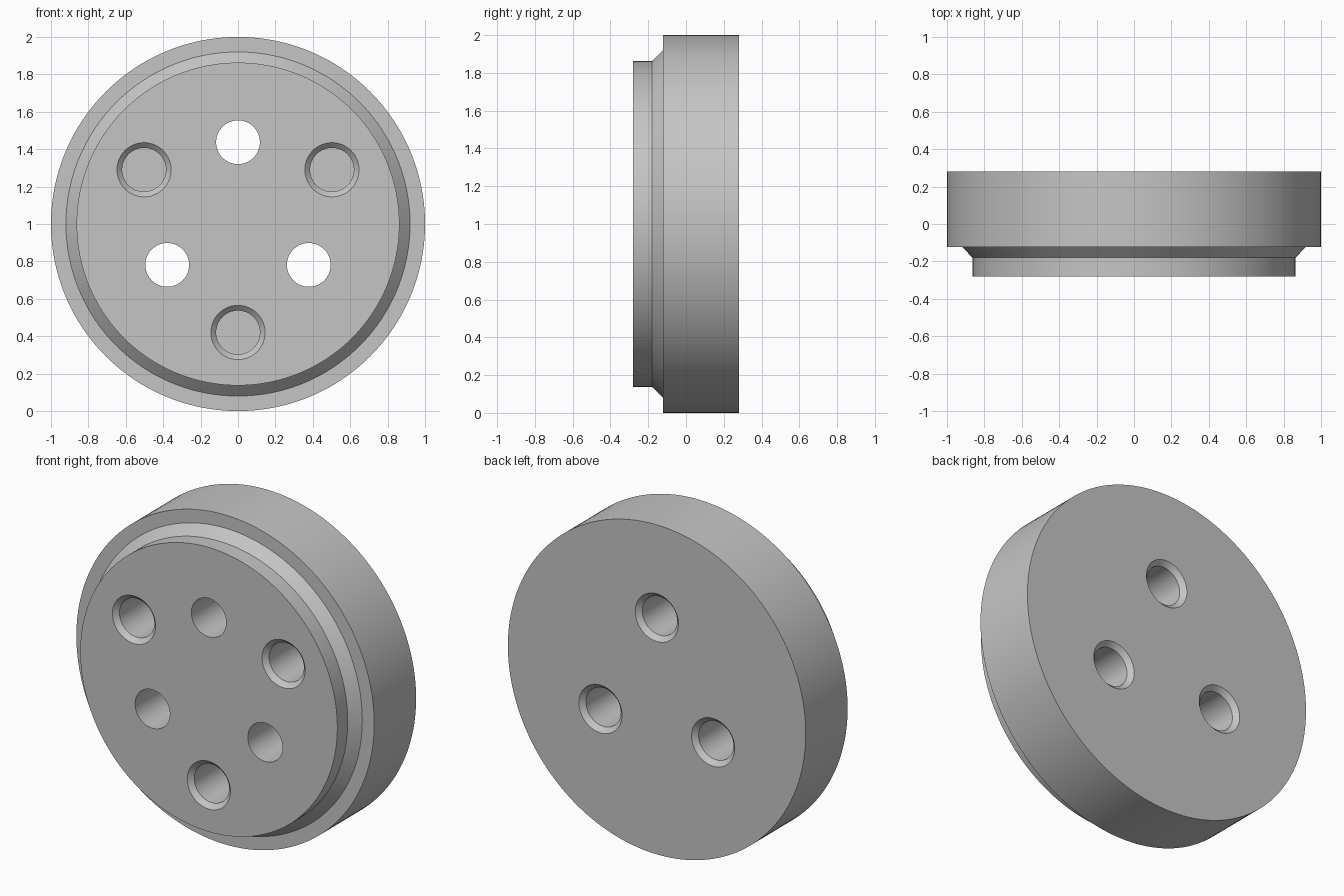
import bpy, bmesh, math
from mathutils import Vector

if "Cube" in bpy.data.objects:
    bpy.data.objects.remove(bpy.data.objects["Cube"], do_unlink=True)

grey = bpy.data.materials.new("plain_grey")
grey.use_nodes = True
colour = (0.56, 0.56, 0.56, 1)
grey.diffuse_color = colour
grey.node_tree.nodes["Principled BSDF"].inputs["Base Color"].default_value = colour


def lathe(name, profile, x, z, sides):
    """Solid of revolution about a y-parallel axis; profile holds (radius, y)."""
    bm = bmesh.new()
    rings = []
    for r, y in profile:
        angles = [math.tau * i / sides for i in range(sides)]
        rings.append([bm.verts.new((x + r * math.sin(a), y, z + r * math.cos(a)))
                      for a in angles])
    for low, high in zip(rings, rings[1:]):
        for i in range(sides):
            j = (i + 1) % sides
            bm.faces.new((low[i], low[j], high[j], high[i]))
    bm.faces.new(rings[0])
    bm.faces.new(rings[-1])
    bmesh.ops.recalc_face_normals(bm, faces=bm.faces)
    mesh = bpy.data.meshes.new(name)
    bm.to_mesh(mesh)
    bm.free()
    mesh.materials.append(grey)
    obj = bpy.data.objects.new(name, mesh)
    bpy.context.collection.objects.link(obj)
    return obj


# Stepped disc: narrow front boss, flared shoulder, wide rim
half = 0.28
disc = lathe("stepped_disc",
             [(0.863, -half), (0.863, -0.18), (0.92, -0.122), (1, -0.122), (1, half)],
             0, 1, 160)

# Countersunk holes: blind from the front, through from the back
bore, mouth, over = 0.117, 0.145, 0.01
cutters = []
for k in range(3):
    for label, side, ring, turn, end in (("front_blind", -1, 0.58, math.pi, 0.16),
                                         ("back_through", 1, 0.437, 0, -0.3)):
        a = turn + math.tau * k / 3
        profile = [(mouth + over, side * (half + over)),
                   (bore, side * (half - mouth + bore)),
                   (bore, end)]
        cutter = lathe(label + "_hole_cutter", profile,
                       ring * math.sin(a), 1 + ring * math.cos(a), 64)
        cutter.hide_render = True
        cutters.append(cutter)
        mod = disc.modifiers.new(label, "BOOLEAN")
        mod.operation = "DIFFERENCE"
        mod.solver = "EXACT"
        mod.object = cutter

# Bake the holes into the disc and drop the cutters
graph = bpy.context.evaluated_depsgraph_get()
result = bpy.data.meshes.new_from_object(disc.evaluated_get(graph))
disc.modifiers.clear()
disc.data = result
for cutter in cutters:
    bpy.data.objects.remove(cutter, do_unlink=True)

# Smooth the round walls, keep the rims crisp
bpy.ops.object.select_all(action="DESELECT")
disc.select_set(True)
bpy.context.view_layer.objects.active = disc
bpy.ops.object.shade_smooth_by_angle(angle=math.radians(30))
